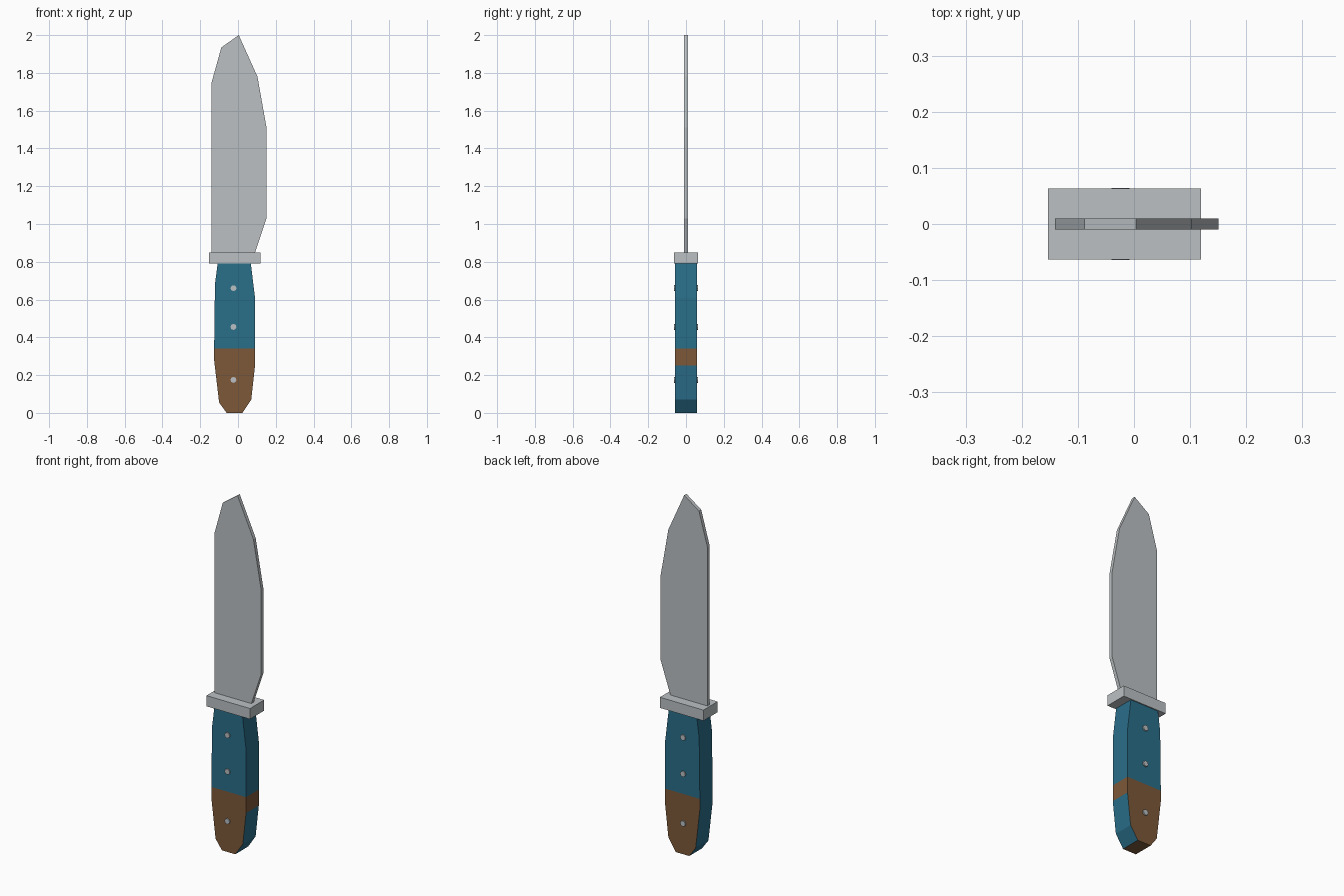
import bpy
import bmesh
from math import radians
from mathutils import Matrix

cube = bpy.data.objects.get("Cube")
if cube:
    bpy.data.objects.remove(cube, do_unlink=True)


def material(name, rgb):
    mat = bpy.data.materials.new(name)
    mat.use_nodes = True
    color = (*rgb, 1)
    mat.diffuse_color = color
    mat.node_tree.nodes["Principled BSDF"].inputs["Base Color"].default_value = color
    return mat


steel = material("steel grey", (0.50, 0.53, 0.545))
blue = material("handle blue", (0.023, 0.156, 0.254))
brown = material("grip brown", (0.202, 0.098, 0.04))


def finish(name, bm, *mats):
    bmesh.ops.recalc_face_normals(bm, faces=bm.faces[:])
    mesh = bpy.data.meshes.new(name)
    bm.to_mesh(mesh)
    bm.free()
    for mat in mats:
        mesh.materials.append(mat)
    obj = bpy.data.objects.new(name, mesh)
    bpy.context.scene.collection.objects.link(obj)
    return obj


def slab(profile, half):
    """Extrude an x-z outline symmetrically along y."""
    bm = bmesh.new()
    face = bm.faces.new([bm.verts.new((x, -half, z)) for x, z in profile])
    ext = bmesh.ops.extrude_face_region(bm, geom=[face])
    verts = [g for g in ext["geom"] if isinstance(g, bmesh.types.BMVert)]
    bmesh.ops.translate(bm, verts=verts, vec=(0, 2 * half, 0))
    bmesh.ops.recalc_face_normals(bm, faces=bm.faces[:])
    return bm


# Blade with straight spine and faceted belly
finish("blade", slab([(-0.141, 0.84), (-0.141, 1.745), (-0.088, 1.935),
                      (0.004, 2.0), (0.103, 1.78), (0.151, 1.51),
                      (0.151, 1.03), (0.087, 0.84)], 0.01), steel)

# Guard
finish("guard", slab([(-0.153, 0.79), (0.119, 0.79),
                      (0.119, 0.85), (-0.153, 0.85)], 0.063), steel)

# Handle, cut where the brown grip begins
grip_top = 0.34
bm = slab([(-0.108, 0.79), (-0.122, 0.68), (-0.127, 0.285), (-0.10, 0.055),
           (-0.06, 0), (0.023, 0), (0.07, 0.07), (0.09, 0.25),
           (0.09, 0.61), (0.068, 0.79)], 0.057)
bmesh.ops.bisect_plane(bm, geom=bm.verts[:] + bm.edges[:] + bm.faces[:],
                       plane_co=(0, 0, grip_top), plane_no=(0, 0, 1))
# Brown on the broad faces, the butt and the upper edge beside the grip
for f in bm.faces:
    f.normal_update()
    below = f.calc_center_median().z < grip_top
    n = f.normal
    if below and (abs(n.y) > 0.9 or n.z < -0.9 or n.x > 0.999):
        f.material_index = 1
finish("handle", bm, blue, brown)

# Rivets passing through the handle
for i, z in enumerate((0.66, 0.455, 0.175)):
    bm = bmesh.new()
    bmesh.ops.create_cone(bm, cap_ends=True, segments=8, radius1=0.016,
                          radius2=0.016, depth=0.128,
                          matrix=Matrix.Translation((-0.024, 0, z))
                          @ Matrix.Rotation(radians(90), 4, 'X'))
    finish(f"rivet_{i + 1}", bm, steel)
